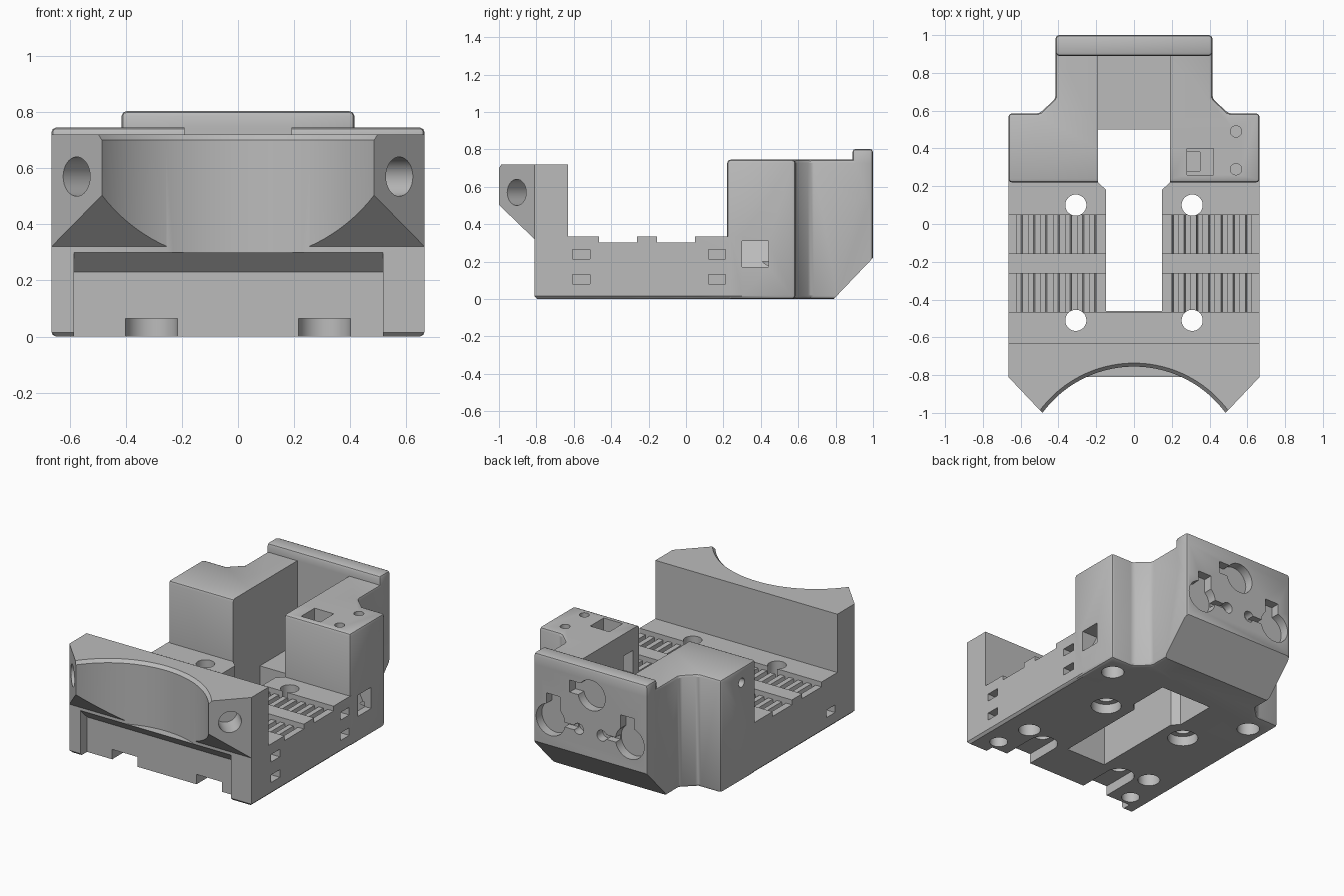
import bpy, bmesh, math
from mathutils import Vector

cube = bpy.data.objects.get("Cube")
if cube:
    bpy.data.objects.remove(cube)

plastic = bpy.data.materials.new("grey plastic")
plastic.use_nodes = True
GREY = (0.5, 0.5, 0.5, 1)
plastic.diffuse_color = GREY
plastic.node_tree.nodes["Principled BSDF"].inputs["Base Color"].default_value = GREY


def finish(bm, name):
    bmesh.ops.recalc_face_normals(bm, faces=bm.faces)
    mesh = bpy.data.meshes.new(name)
    bm.to_mesh(mesh)
    bm.free()
    mesh.materials.append(plastic)
    ob = bpy.data.objects.new(name, mesh)
    bpy.context.collection.objects.link(ob)
    return ob


def prism(name, pts, axis, lo, hi, bevel=0, segs=2, where=None):
    """Extrude a 2D outline along an axis; optionally round chosen edges."""
    place = {"x": lambda a, b: (lo, a, b), "y": lambda a, b: (a, lo, b),
             "z": lambda a, b: (a, b, lo)}[axis]
    bm = bmesh.new()
    face = bm.faces.new([bm.verts.new(place(*p)) for p in pts])
    ext = bmesh.ops.extrude_face_region(bm, geom=[face])
    move = Vector([(hi - lo) * (axis == c) for c in "xyz"])
    bmesh.ops.translate(bm, vec=move, verts=[v for v in ext["geom"] if isinstance(v, bmesh.types.BMVert)])
    bmesh.ops.recalc_face_normals(bm, faces=bm.faces)
    if bevel:
        edges = [e for e in bm.edges if where is None or where(e)]
        bmesh.ops.bevel(bm, geom=edges, offset=bevel, segments=segs, profile=0.5, affect="EDGES")
    return finish(bm, name)


def box(name, x, y, z, **kw):
    return prism(name, [(x[0], y[0]), (x[1], y[0]), (x[1], y[1]), (x[0], y[1])], "z", *z, **kw)


def cyl(name, centre, direction, r, depth, r2=None, n=32):
    bm = bmesh.new()
    bmesh.ops.create_cone(bm, cap_ends=True, segments=n, radius1=r, radius2=r2 or r, depth=depth)
    ob = finish(bm, name)
    rot = Vector(direction).to_track_quat("Z", "Y").to_matrix().to_4x4()
    rot.translation = centre
    ob.data.transform(rot)
    return ob


def combine(target, other, op="DIFFERENCE"):
    mod = target.modifiers.new("join", "BOOLEAN")
    mod.operation, mod.object, mod.solver = op, other, "EXACT"
    bpy.context.view_layer.objects.active = target
    bpy.ops.object.modifier_apply(modifier=mod.name)
    bpy.data.objects.remove(other)


def mirrored(pts):
    return pts + [(-x, y) for x, y in reversed(pts)]


# Base plate with a thin chamfer underneath
W = 0.665
body = box("carriage_body", (-W, W), (-0.81, 0.3), (0, 0.335), bevel=0.015, segs=1,
           where=lambda e: all(v.co.z < 0.01 for v in e.verts))

# Front wall with angled ends and sloped underside
wall = prism("front_wall", mirrored([(W, -0.63), (W, -0.81), (0.485, -1)]), "z", 0.2, 0.72)
combine(wall, prism("slope", [(-1.1, 0.6), (-0.81, 0.32), (-0.81, 0.1), (-1.1, 0.1)], "x", -1, 1))
combine(body, wall, "UNION")

# Rear housing and raised lip
rear = prism("rear_housing", mirrored([(W, 0.22), (W, 0.585), (0.5, 0.585), (0.415, 0.665), (0.415, 1)]),
             "z", 0, 0.745, bevel=0.018)
combine(body, rear, "UNION")
combine(body, box("rear_lip", (-0.415, 0.415), (0.89, 1), (0.5, 0.803), bevel=0.018), "UNION")
combine(body, prism("rear_chamfer", [(0.79, 0), (1, 0.22), (1.2, 0.22), (1.2, -0.2), (0.79, -0.2)], "x", -1, 1))


def cut(ob):
    combine(body, ob)


# Central opening and the channel above the rear shelf
cut(prism("opening", mirrored([(0.147, -0.46), (0.147, 0.18), (0.19, 0.22), (0.19, 0.5)]), "z", -0.1, 1))
cut(box("channel", (-0.19, 0.19), (0.4, 0.89), (0.2, 1)))

# Round seat in the front wall with softened rim
cut(cyl("round_seat", (0, -1.357, 0.6), (0, 0, 1), 0.602, 0.6, n=128))
cut(cyl("seat_rim", (0, -1.357, 0.715), (0, 0, 1), 0.602, 0.03, r2=0.63, n=128))

# Shallow recess across the lower front, roof sloping inward
cut(prism("front_recess", [(-0.95, 0.3), (-0.81, 0.3), (-0.74, 0.23), (-0.74, -0.1), (-0.95, -0.1)],
          "x", -0.585, 0.517))

# Belt grooves: two side-open steps with sawtooth ribs
for y0, y1 in ((-0.465, -0.263), (-0.155, 0.047)):
    cut(box("belt_step", (-1, 1), (y0, y1), (0.303, 0.5)))
    for side in (-1, 1):
        for i in range(7):
            x = 0.2 + 0.065 * i
            tooth = [(side * x, 0.32), (side * x, 0.303), (side * (x + 0.008), 0.27),
                     (side * (x + 0.032), 0.27), (side * (x + 0.032), 0.32)]
            cut(prism("belt_tooth", tooth, "y", y0, y1))

UP = (0, 0, 1)
for s in (-1, 1):
    # Bearing bolts, their lower counterbores and front slots
    for y in (0.1, -0.51):
        cut(cyl("bolt_hole", (s * 0.308, y, 0.2), UP, 0.056, 0.6))
    cut(cyl("counterbore", (s * 0.308, 0.1, 0), UP, 0.093, 0.13))
    cut(cyl("slot_end", (s * 0.308, -0.51, 0), UP, 0.093, 0.13))
    cut(box("front_slot", (s * 0.308 - 0.093, s * 0.308 + 0.093), (-0.9, -0.51), (-0.1, 0.065)))
    # Blind holes underneath
    for x, y, r in ((0.53, -0.665, 0.056), (0.48, -0.43, 0.068), (0.545, 0.445, 0.07)):
        cut(cyl("blind_hole", (s * x, y, 0), UP, r, 0.4))
    # Screw holes through the angled wall ends
    cut(cyl("wall_screw", (s * 0.575, -0.905, 0.57), (s, -1, 0), 0.07, 0.3))

# Tie pockets on the sides
for y in (-0.56, 0.165):
    for z in (0.105, 0.24):
        cut(box("tie_pocket", (0.58, 0.8), (y - 0.046, y + 0.046), (z - 0.025, z + 0.025)))
cut(box("tie_pocket", (-0.8, -0.6), (-0.606, -0.514), (0.08, 0.13)))

# Wiring pockets and small screw holes in the rear housing
cut(box("top_pocket", (0.28, 0.42), (0.26, 0.4), (0.5, 0.9)))
cut(box("inner_window", (0.1, 0.35), (0.28, 0.38), (0.45, 0.6)))
cut(prism("side_pocket", [(0.8, 0.17), (0.8, 0.31), (0.55, 0.31), (0.62, 0.17)], "y", 0.3, 0.44))
for y in (0.29, 0.49):
    cut(cyl("top_screw", (0.54, y, 0.7), UP, 0.03, 0.3, n=24))
cut(cyl("side_screw", (-0.65, 0.37, 0.65), (1, 0, 0), 0.03, 0.3, n=24))

# Keyhole pattern on the back
BACK = (0, 1, 0)
cut(cyl("upper_keyhole", (-0.01, 1, 0.63), BACK, 0.1, 0.12))
cut(box("upper_notch", (0, 0.15), (0.94, 1.1), (0.61, 0.69)))
for s in (-1, 1):
    cut(cyl("lower_keyhole", (s * 0.29, 1, 0.39), BACK, 0.105, 0.12))
    cut(box("lower_notch", (s * 0.27 - 0.05, s * 0.27 + 0.05), (0.94, 1.1), (0.4, 0.56)))
    cut(cyl("pin_hole", (s * 0.085, 1, 0.385), BACK, 0.036, 0.12, n=24))
    cut(box("pin_slot", (s * 0.15 - 0.065, s * 0.15 + 0.065), (0.95, 1.1), (0.37, 0.4)))

# Soft shading with crisp edges
body.data.materials.clear()
body.data.materials.append(plastic)
for poly in body.data.polygons:
    poly.material_index = 0
for ob in bpy.context.selected_objects:
    ob.select_set(False)
body.select_set(True)
bpy.context.view_layer.objects.active = body
bpy.ops.object.shade_smooth_by_angle(angle=math.radians(30))
